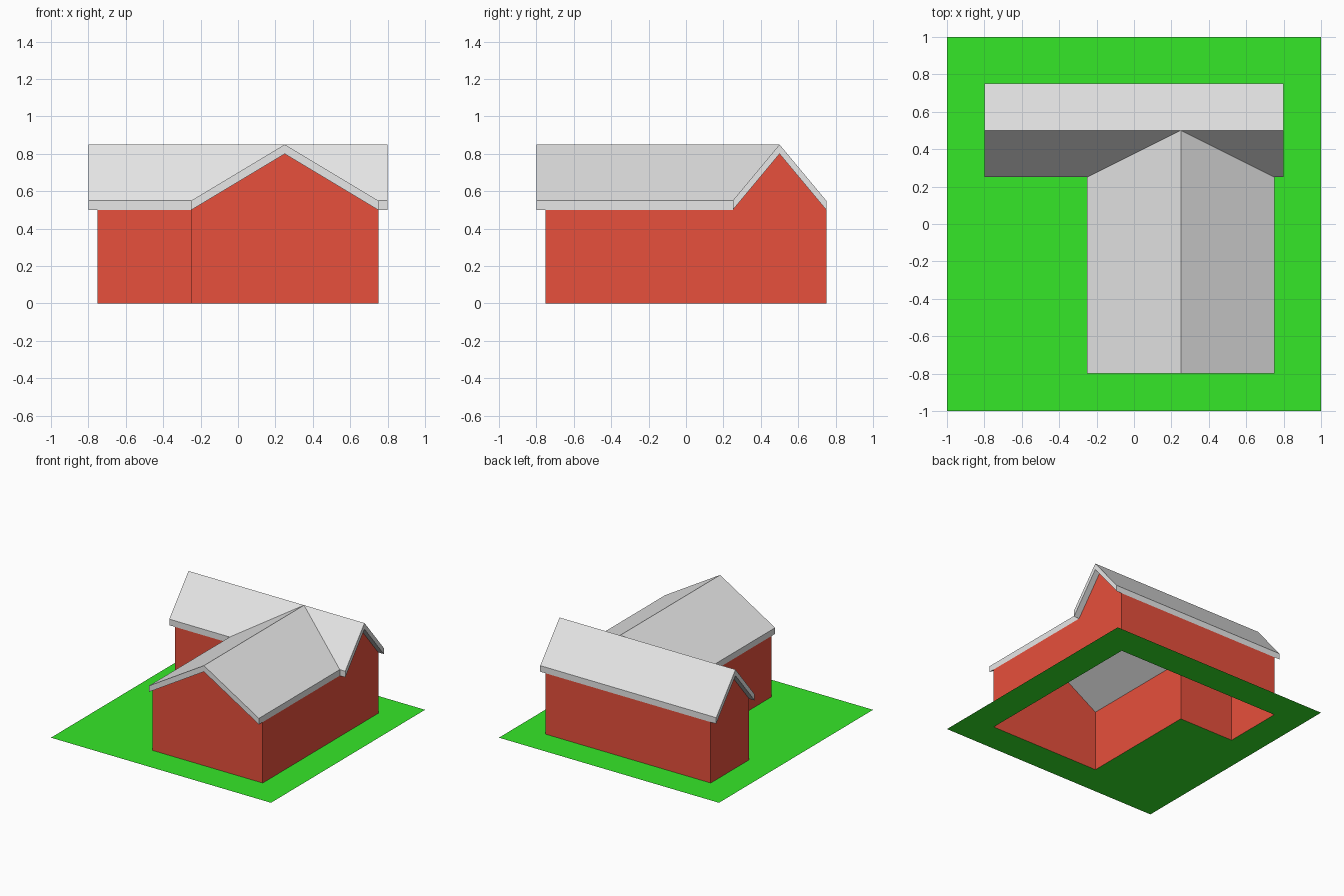
import bpy, bmesh

if "Cube" in bpy.data.objects:
    bpy.data.objects.remove(bpy.data.objects["Cube"])


def material(name, rgb):
    m = bpy.data.materials.new(name)
    m.diffuse_color = (*rgb, 1)
    m.use_nodes = True
    m.node_tree.nodes["Principled BSDF"].inputs["Base Color"].default_value = m.diffuse_color
    return m


RED = material("red wall", (0.8, 0.08, 0.045))
GREY = material("grey roof", (0.8, 0.8, 0.8))
GREEN = material("grass green", (0.036, 0.8, 0.022))


def build(name, faces, mat, drop=0.0):
    """Make a sheet from faces; drop > 0 thickens it straight down."""
    bm = bmesh.new()
    cache = {}

    def vert(co):
        if co not in cache:
            cache[co] = bm.verts.new(co)
        return cache[co]

    for f in faces:
        bm.faces.new([vert(p) for p in f])
    if drop:
        rims = [[v.co.copy() for v in (l.vert, l.link_loop_next.vert)]
                for f in bm.faces for l in f.loops if l.edge.is_boundary]
        top = [[v.co.copy() for v in f.verts] for f in bm.faces]

        def low(p):
            return (p[0], p[1], p[2] - drop)

        for f in top:   # underside
            bm.faces.new([bm.verts.new(low(p)) for p in reversed(f)])
        for a, b in rims:   # fascia
            bm.faces.new([bm.verts.new(p) for p in (b, a, low(a), low(b))])
        bmesh.ops.remove_doubles(bm, verts=bm.verts, dist=1e-5)
    me = bpy.data.meshes.new(name)
    bm.to_mesh(me)
    bm.free()
    me.materials.append(mat)
    ob = bpy.data.objects.new(name, me)
    bpy.context.collection.objects.link(ob)
    return ob


# L-shaped footprint, counter-clockwise
W = 0.75
foot = [(-0.25, -W), (W, -W), (W, 0.25), (W, W), (-W, W), (-W, 0.25), (-0.25, 0.25)]
EAVE, RIDGE, T = 0.5, 0.8, 0.05

# Walls, open underneath, with a gable peak on three of them
gables = {0: (0.25, -W, RIDGE), 2: (W, 0.5, RIDGE), 4: (-W, 0.5, RIDGE)}
walls = []
for i, a in enumerate(foot):
    b = foot[(i + 1) % len(foot)]
    f = [(*a, 0.0), (*b, 0.0), (*b, EAVE)]
    if i in gables:
        f.append(gables[i])
    walls.append(f + [(*a, EAVE)])
build("walls", walls, RED)

# Roof: long back wing with a front wing meeting it in two valleys
e, r, o = EAVE + T, RIDGE + T, 0.8
peak = (0.25, 0.5, r)
vl, vr = (-0.25, 0.25, e), (W, 0.25, e)
bl, br = (-o, 0.5, r), (o, 0.5, r)
build("roof", [
    [(o, W, e), (-o, W, e), bl, peak, br],
    [(-o, 0.25, e), vl, peak, bl],
    [vr, (o, 0.25, e), br, peak],
    [(-0.25, -o, e), (0.25, -o, r), peak, vl],
    [(0.25, -o, r), (W, -o, e), vr, peak],
], GREY, drop=T)

# Lawn with the house footprint left open, as rectangles x0, x1, y0, y1
rects = [(-1, 1, W, 1), (-1, -W, 0.25, W), (W, 1, -W, W),
         (-1, -0.25, -W, 0.25), (-1, 1, -1, -W)]
build("lawn", [[(x0, y0, 0), (x1, y0, 0), (x1, y1, 0), (x0, y1, 0)]
               for x0, x1, y0, y1 in rects], GREEN)
